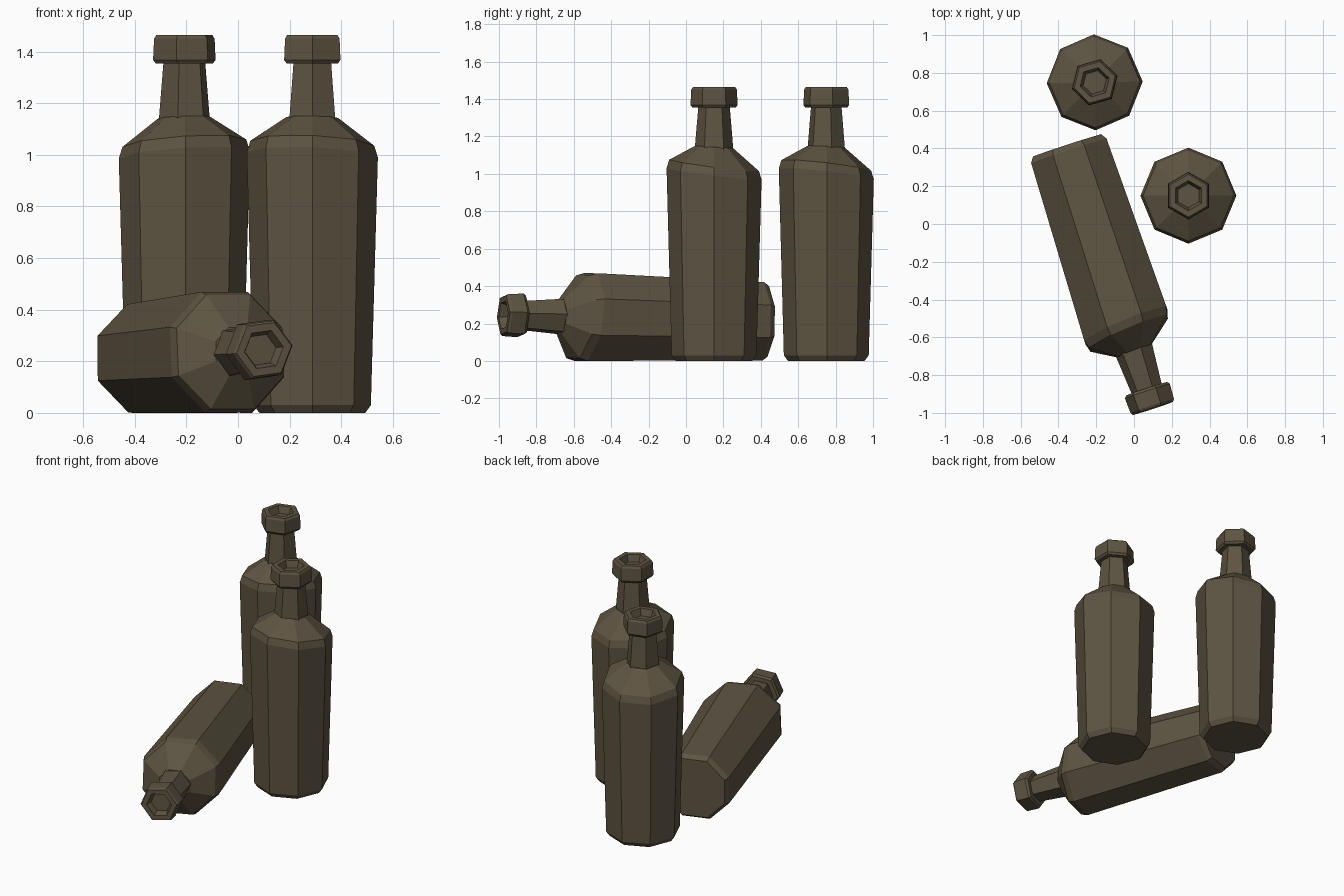
import bpy, bmesh, math
from mathutils import Matrix, Vector

if "Cube" in bpy.data.objects:
    bpy.data.objects.remove(bpy.data.objects["Cube"])

glass = bpy.data.materials.new("dark brown glass")
glass.diffuse_color = (0.11, 0.088, 0.054, 1)
glass.use_nodes = True
glass.node_tree.nodes["Principled BSDF"].inputs["Base Color"].default_value = glass.diffuse_color

HIGH = math.radians(252)   # side on which the shoulder sits higher


def lathe(name, profile, sides, start):
    """Faceted lathe, profile rows are (radius, height, slant)."""
    bm = bmesh.new()
    rings = []
    for r, z, slant in profile:
        ring = []
        for i in range(sides):
            a = start + math.tau * i / sides
            ring.append(bm.verts.new((r * math.cos(a), r * math.sin(a),
                                      z + slant * math.cos(a - HIGH))))
        rings.append(ring)
    for lo, hi in zip(rings, rings[1:]):
        for i in range(sides):
            j = (i + 1) % sides
            bm.faces.new((lo[i], lo[j], hi[j], hi[i]))
    bm.faces.new(rings[0][::-1])
    bm.faces.new(rings[-1])
    mesh = bpy.data.meshes.new(name)
    bm.to_mesh(mesh)
    bm.free()
    mesh.materials.append(glass)
    return mesh


# octagonal body with slanted shoulder
body = lathe("bottle_body", [(0.205, 0, 0), (0.227, 0.03, 0), (0.254, 1.0, 0.032),
                             (0.24, 1.045, 0.032), (0.1, 1.145, 0.006)], 8, 0)
# hexagonal neck
neck = lathe("bottle_neck", [(0.102, 1.12, 0), (0.102, 1.145, 0.004),
                             (0.084, 1.36, 0)], 6, math.radians(30))
# hexagonal lip with recessed mouth
lip = lathe("bottle_lip", [(0.08, 1.354, 0), (0.115, 1.354, 0), (0.126, 1.368, 0),
                           (0.122, 1.45, 0), (0.113, 1.464, 0), (0.08, 1.464, 0),
                           (0.064, 1.42, 0)], 6, math.radians(30))


def place(prefix, matrix):
    for part, mesh in (("body", body), ("neck", neck), ("lip", lip)):
        ob = bpy.data.objects.new(f"{prefix}_bottle_{part}", mesh)
        ob.matrix_world = matrix
        bpy.context.collection.objects.link(ob)


# standing bottles
place("right", Matrix.Translation((0.288, 0.15, 0)))
place("back", Matrix.Translation((-0.208, 0.75, 0)) @ Matrix.Rotation(math.radians(46), 4, 'Z'))

# fallen bottle resting on one facet
axis = Vector((0.3107, -0.9505, 0.0237)).normalized()
side = Vector((0.9505, 0.3107, 0))
up = axis.cross(side)
lying = Matrix((side, up, axis)).transposed().to_4x4()
place("fallen", Matrix.Translation((-0.354, 0.415, 0.211)) @ lying
      @ Matrix.Rotation(math.radians(-22.5), 4, 'Z'))
